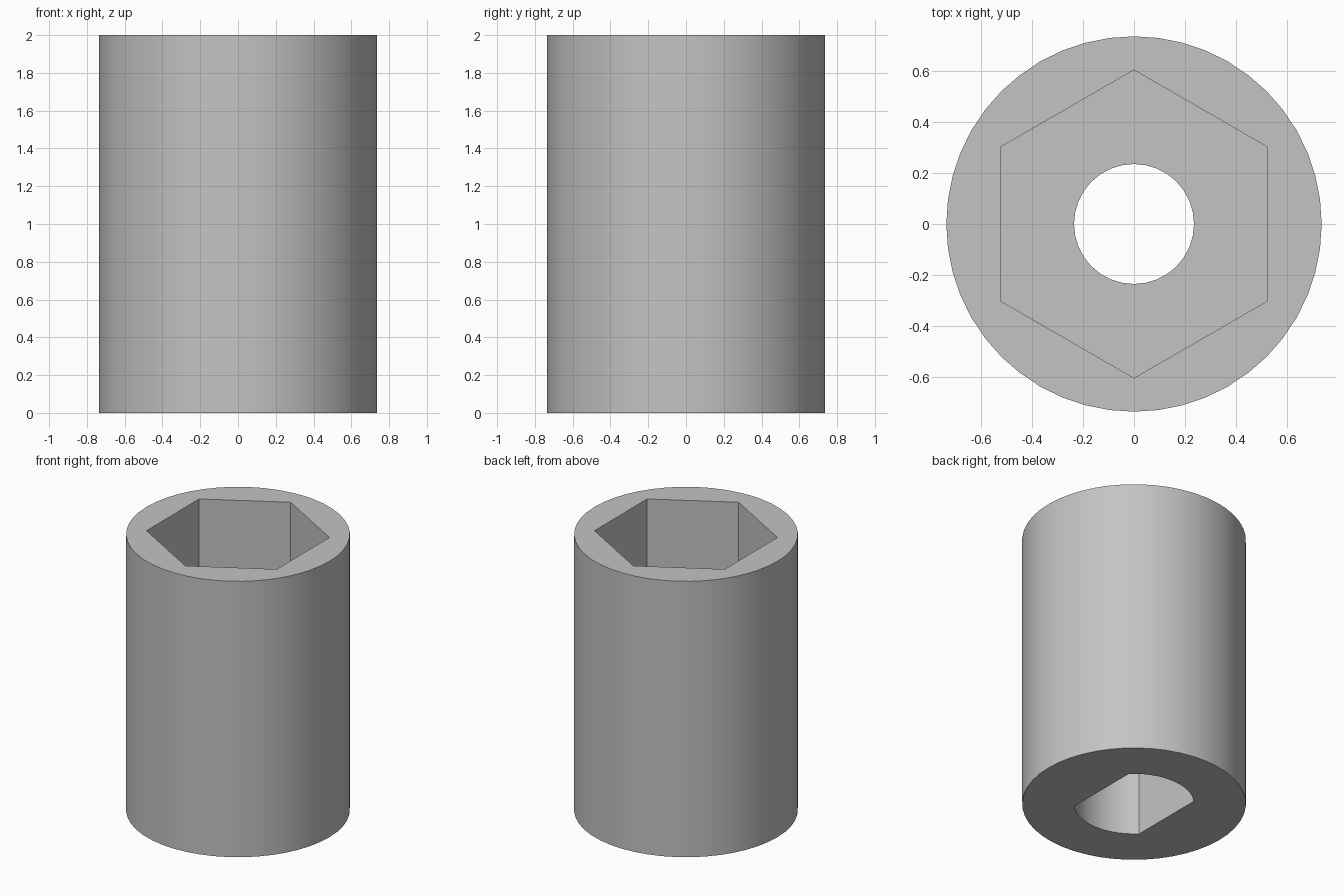
import bpy
import bmesh
from math import cos, sin, pi, radians

HEIGHT = 2.0
HEX_FLOOR = 1.25     # bottom of the hexagonal socket
SLOT_TOP = 0.92      # top of the flat-sided shaft pocket

cube = bpy.data.objects.get("Cube")
if cube:
    bpy.data.objects.remove(cube, do_unlink=True)

grey = bpy.data.materials.new("plain grey")
grey.use_nodes = True
colour = (0.55, 0.55, 0.55, 1)
grey.diffuse_color = colour
grey.node_tree.nodes["Principled BSDF"].inputs["Base Color"].default_value = colour


def ring(radius, count, start=0.0):
    """Outline of a regular polygon."""
    return [(radius * cos(start + 2 * pi * i / count),
             radius * sin(start + 2 * pi * i / count)) for i in range(count)]


def double_d(radius, half_angle, steps):
    """Circle outline with flats on its +x and -x sides."""
    points = []
    for middle in (pi / 2, -pi / 2):
        for i in range(steps + 1):
            a = middle - half_angle + 2 * half_angle * i / steps
            points.append((radius * cos(a), radius * sin(a)))
    return points


def prism(name, outline, bottom, top):
    """Solid made by extruding an outline upwards."""
    bm = bmesh.new()
    base = bm.faces.new([bm.verts.new((x, y, bottom)) for x, y in outline])
    raised = bmesh.ops.extrude_face_region(bm, geom=[base])["geom"]
    verts = [v for v in raised if isinstance(v, bmesh.types.BMVert)]
    bmesh.ops.translate(bm, verts=verts, vec=(0, 0, top - bottom))
    bmesh.ops.recalc_face_normals(bm, faces=bm.faces)
    mesh = bpy.data.meshes.new(name)
    bm.to_mesh(mesh)
    bm.free()
    mesh.materials.append(grey)
    obj = bpy.data.objects.new(name, mesh)
    bpy.context.collection.objects.link(obj)
    return obj


# Outer sleeve
sleeve = prism("coupling_sleeve", ring(0.735, 48), 0, HEIGHT)

# Hexagonal socket, shaft pocket and the through hole joining them
cutters = [
    prism("hex_socket_cutter", ring(0.603, 6, pi / 2), HEX_FLOOR, HEIGHT + 0.1),
    prism("shaft_pocket_cutter", double_d(0.395, radians(45), 10), -0.1, SLOT_TOP),
    prism("through_hole_cutter", ring(0.235, 32), SLOT_TOP - 0.1, HEX_FLOOR + 0.1),
]

bpy.ops.object.select_all(action="DESELECT")
bpy.context.view_layer.objects.active = sleeve
sleeve.select_set(True)
for cutter in cutters:
    cut = sleeve.modifiers.new(cutter.name, "BOOLEAN")
    cut.operation = "DIFFERENCE"
    cut.solver = "EXACT"
    cut.object = cutter
    bpy.ops.object.modifier_apply(modifier=cut.name)
    bpy.data.objects.remove(cutter, do_unlink=True)

bpy.ops.object.shade_smooth_by_angle(angle=radians(30))
